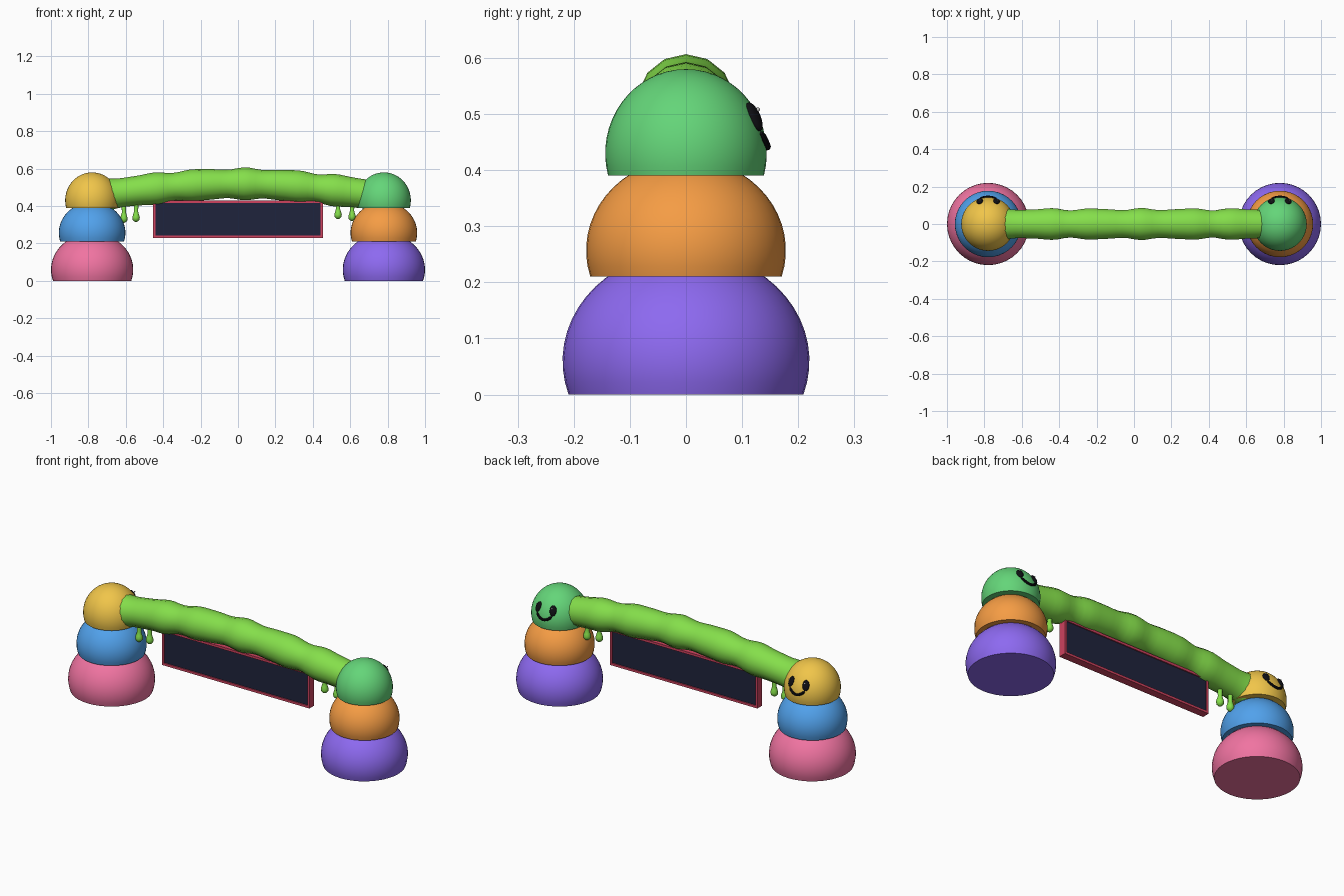
import bpy, bmesh
from math import sin, cos, pi, sqrt, asin
from mathutils import Vector

if "Cube" in bpy.data.objects:
    bpy.data.objects.remove(bpy.data.objects["Cube"])


def material(name, r, g, b):
    m = bpy.data.materials.new(name)
    m.diffuse_color = [(c / 255) ** 2.2 for c in (r, g, b)] + [1]
    m.use_nodes = True
    m.node_tree.nodes["Principled BSDF"].inputs["Base Color"].default_value = m.diffuse_color
    return m


PINK = material("pink", 240, 115, 160)
BLUE = material("blue", 82, 160, 235)
YELLOW = material("yellow", 240, 196, 75)
PURPLE = material("purple", 140, 105, 240)
ORANGE = material("orange", 245, 155, 70)
GREEN = material("green", 100, 212, 120)
SLIME = material("slime", 132, 222, 76)
DARK = material("panel_dark", 36, 40, 62)
RED = material("frame_red", 205, 68, 95)
BLACK = material("black", 22, 22, 26)
WHITE = material("white", 240, 240, 240)


def finish(bm, name, mat, angle=0.7):
    bmesh.ops.recalc_face_normals(bm, faces=bm.faces)
    me = bpy.data.meshes.new(name)
    bm.to_mesh(me)
    bm.free()
    me.materials.append(mat)
    ob = bpy.data.objects.new(name, me)
    bpy.context.collection.objects.link(ob)
    bpy.ops.object.select_all(action='DESELECT')
    ob.select_set(True)
    bpy.context.view_layer.objects.active = ob
    bpy.ops.object.shade_smooth_by_angle(angle=angle)
    return ob


def sweep(name, path, radii, sides, mat):
    """Capped round tube along a path lying roughly in an XZ plane."""
    bm = bmesh.new()
    rings = []
    path = [Vector(p) for p in path]
    for i, (p, r) in enumerate(zip(path, radii)):
        t = (path[min(i + 1, len(path) - 1)] - path[max(i - 1, 0)]).normalized()
        v = t.cross(Vector((0, 1, 0))).normalized()
        u = v.cross(t)
        rings.append([bm.verts.new(p + r * (cos(a) * v + sin(a) * u))
                      for a in (2 * pi * k / sides for k in range(sides))])
    for a, b in zip(rings, rings[1:]):
        for k in range(sides):
            j = (k + 1) % sides
            bm.faces.new((a[k], a[j], b[j], b[k]))
    bm.faces.new(rings[0])
    bm.faces.new(rings[-1])
    return finish(bm, name, mat)


def dome(name, x, base, centre, r, h, mat):
    """Ellipsoid cut flat at its base."""
    start = asin((base - centre) / h)
    n = 16
    angles = [start + (pi / 2 - 0.005 - start) * i / n for i in range(n + 1)]
    sweep(name, [(x, 0, centre + h * sin(a)) for a in angles],
          [r * cos(a) for a in angles], 40, mat)


def ball(name, loc, scale, normal, mat):
    bm = bmesh.new()
    bmesh.ops.create_uvsphere(bm, u_segments=16, v_segments=10, radius=1)
    ob = finish(bm, name, mat)
    ob.location = loc
    ob.scale = scale
    ob.rotation_euler = Vector(normal).to_track_quat('Y', 'Z').to_euler()


def box(name, loc, size, mat):
    bm = bmesh.new()
    bmesh.ops.create_cube(bm, size=1)
    for v in bm.verts:
        v.co = Vector([c * s for c, s in zip(v.co, size)]) + Vector(loc)
    finish(bm, name, mat)


# Stacked dome pillars, each with a face on the back of its head
HZ, HR, HH = 0.43, 0.144, 0.15


def head_y(dx, dz):
    return HR * sqrt(1 - (dx / HR) ** 2 - (dz / HH) ** 2)


for side, x, mats in (("left", -0.78, (PINK, BLUE, YELLOW)),
                      ("right", 0.78, (PURPLE, ORANGE, GREEN))):
    dome(side + "_base_dome", x, 0, 0.06, 0.22, 0.195, mats[0])
    dome(side + "_middle_dome", x, 0.21, 0.257, 0.178, 0.164, mats[1])
    dome(side + "_head_dome", x, 0.39, HZ, HR, HH, mats[2])
    for s in (-1, 1):
        dx, dz = s * 0.045, 0.065
        y = head_y(dx, dz)
        n = Vector((dx / HR**2, y / HR**2, dz / HH**2)).normalized()
        p = Vector((x + dx, y, HZ + dz))
        ball(side + "_eye", p, (0.018, 0.01, 0.028), n, BLACK)
        ball(side + "_eye_glint", p + n * 0.008 + Vector((0.005, 0, 0.01)),
             (0.004, 0.003, 0.004), n, WHITE)
    smile = []
    for i in range(13):
        dx = 0.045 * (i / 6 - 1)
        dz = 0.012 + 0.024 * (i / 6 - 1) ** 2
        smile.append((x + dx, head_y(dx, dz) + 0.001, HZ + dz))
    sweep(side + "_smile", smile, [0.004] + [0.007] * 11 + [0.004], 8, BLACK)

# Lumpy arched slime beam
xs = [-0.69 + 1.38 * i / 44 for i in range(45)]
sweep("slime_beam", [(x, 0, 0.463 + 0.056 * cos(pi * x / 1.38)) for x in xs],
      [0.081 + 0.005 * cos(2 * pi * (x - 0.04) / 0.25) + 0.002 * sin(41 * x)
       for x in xs], 14, SLIME)

# Drips hanging below the beam
for x, low in ((-0.61, 0.31), (-0.545, 0.315), (0.535, 0.33), (0.61, 0.32)):
    sweep("slime_drip",
          [(x, 0, z) for z in (low, low + 0.004, low + 0.012, low + 0.024,
                               low + 0.038, low + 0.055, 0.44)],
          [0.003, 0.011, 0.018, 0.02, 0.016, 0.011, 0.014], 12, SLIME)

# Hanging sign: dark panel in a thin raised frame
box("sign_panel", (0, 0, 0.33), (0.9, 0.03, 0.19), DARK)
for s in (-1, 1):
    box("sign_frame_rail", (0, 0, 0.33 + s * 0.0935), (0.91, 0.042, 0.013), RED)
    box("sign_frame_post", (s * 0.4485, 0, 0.33), (0.013, 0.042, 0.174), RED)
